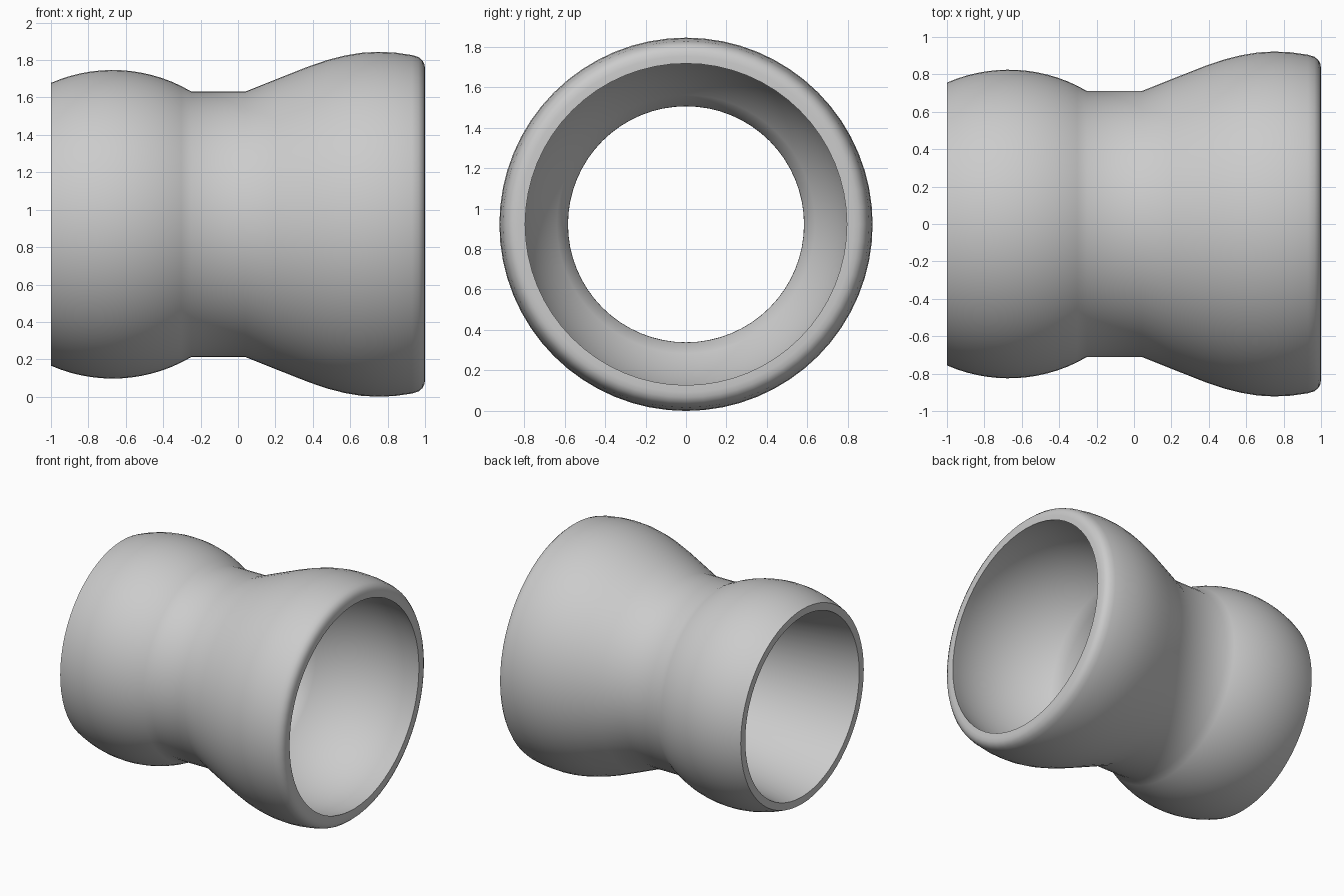
import bpy
import bmesh
from math import cos, sin, pi, sqrt, radians

CENTRE_Z = 0.922
SEGMENTS = 64


def arc(centre, radius, start, end, steps):
    """Points (x, r) on a sphere outline centred on the axis."""
    xs = [start + (end - start) * i / steps for i in range(steps + 1)]
    return [(x, sqrt(radius ** 2 - (x - centre) ** 2)) for x in xs]


def lathe(name, profile, material):
    """Spin a closed (x, r) profile around the x axis."""
    bm = bmesh.new()
    rings = []
    for i in range(SEGMENTS):
        a = 2 * pi * i / SEGMENTS
        rings.append([bm.verts.new((x, r * cos(a), CENTRE_Z + r * sin(a)))
                      for x, r in profile])
    for i, ring in enumerate(rings):
        after = rings[(i + 1) % SEGMENTS]
        for j in range(len(profile)):
            k = (j + 1) % len(profile)
            bm.faces.new((ring[j], ring[k], after[k], after[j]))
    bmesh.ops.recalc_face_normals(bm, faces=bm.faces)
    mesh = bpy.data.meshes.new(name)
    bm.to_mesh(mesh)
    bm.free()
    obj = bpy.data.objects.new(name, mesh)
    bpy.context.collection.objects.link(obj)
    mesh.materials.append(material)
    bpy.ops.object.select_all(action='DESELECT')
    obj.select_set(True)
    bpy.context.view_layer.objects.active = obj
    bpy.ops.object.shade_smooth_by_angle(angle=radians(45))
    return obj


cube = bpy.data.objects.get("Cube")
if cube:
    bpy.data.objects.remove(cube)

grey = bpy.data.materials.new("light grey plastic")
grey.use_nodes = True
colour = (0.6, 0.6, 0.6, 1)
grey.diffuse_color = colour
grey.node_tree.nodes["Principled BSDF"].inputs["Base Color"].default_value = colour

# Outside: ball end, straight neck, flared socket and rounded lip
ball = arc(-0.67, 0.825, -1.0, -0.25, 14)
flare = [(0.04, 0.71), (0.21, 0.778), (0.38, 0.845), (0.48, 0.879),
         (0.57, 0.902), (0.66, 0.917), (0.75, 0.922), (0.84, 0.918), (0.93, 0.905)]
lip = [(0.965, 0.894), (0.986, 0.876), (0.997, 0.855), (1.0, 0.83)]

# Inside: spherical socket, narrow bore and widening ball mouth
socket = arc(0.76, 0.83, 1.0, 0.17, 14)
bore = [(-0.25, 0.583), (-1.0, 0.70)]

lathe("hose_link", ball + flare + lip + socket + bore, grey)
